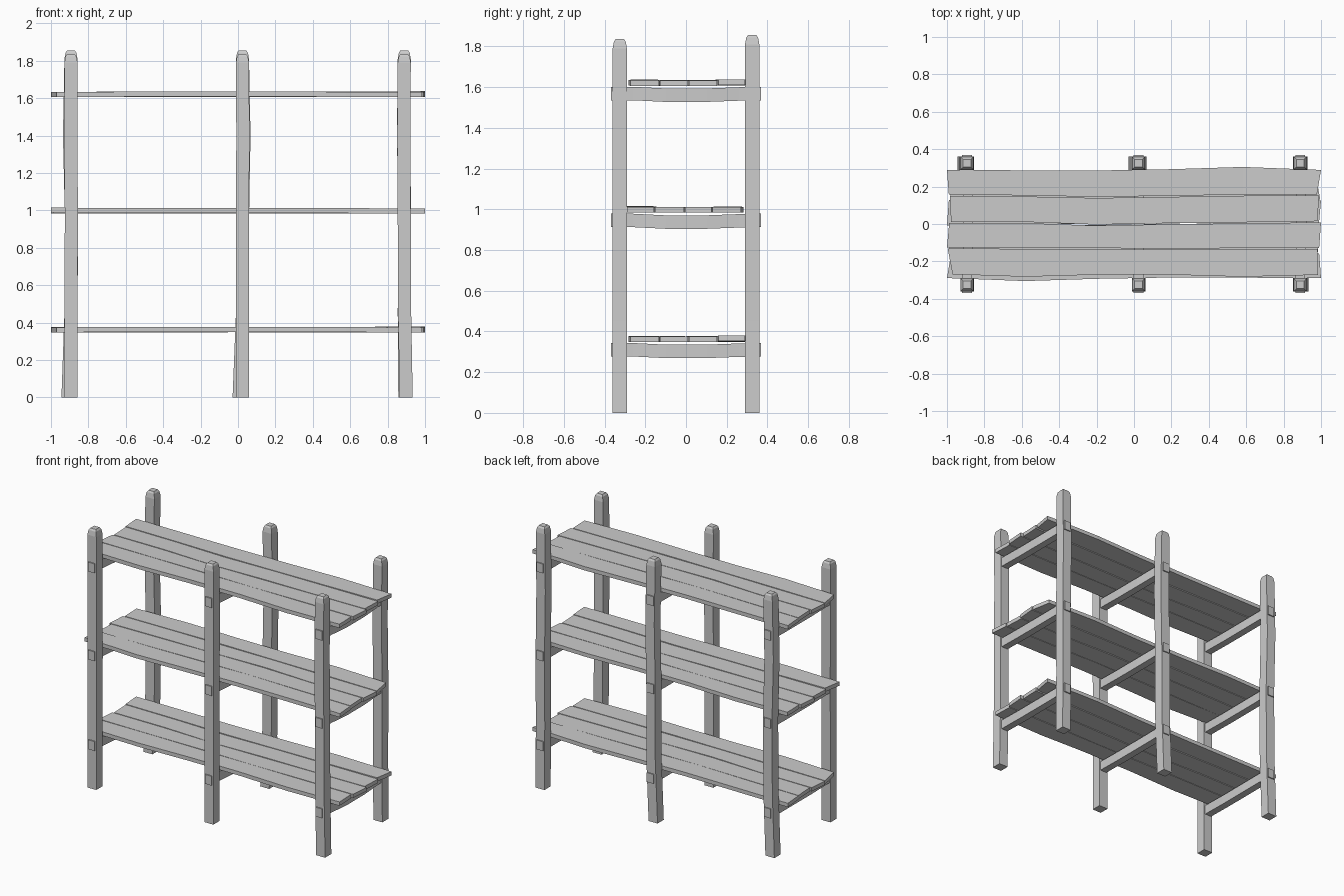
import bpy, bmesh
from mathutils import Vector, Matrix

if "Cube" in bpy.data.objects:
    bpy.data.objects.remove(bpy.data.objects["Cube"])


def loft(name, rings):
    """Skin a list of four-point rings into a closed, flat-shaded solid."""
    bm = bmesh.new()
    loops = [[bm.verts.new(p) for p in ring] for ring in rings]
    for a, b in zip(loops, loops[1:]):
        for i in range(4):
            j = (i + 1) % 4
            bm.faces.new((a[i], a[j], b[j], b[i]))
    bm.faces.new(loops[0])
    bm.faces.new(loops[-1])
    bmesh.ops.recalc_face_normals(bm, faces=bm.faces)
    mesh = bpy.data.meshes.new(name)
    bm.to_mesh(mesh)
    bm.free()
    obj = bpy.data.objects.new(name, mesh)
    bpy.context.collection.objects.link(obj)
    return obj


# Upright posts: slightly crooked, with chamfered tops
def post(name, x, y, top, bends):
    levels = (0, 0.45, 0.95, 1.4, top - 0.045, top - 0.012, top)
    insets = (0, 0, 0, 0, 0, 0.006, 0.014)
    rings = []
    for z, inset, dx in zip(levels, insets, bends + (bends[-1],) * 2):
        h = 0.035 - inset
        rings.append([(x + dx + sx * h, y + sy * h, z)
                      for sx, sy in ((-1, -1), (1, -1), (1, 1), (-1, 1))])
    return loft(name, rings)


xs = (-0.893, 0.024, 0.889)
front_bends = ((0, 0, 0.002, 0, 0), (0, 0, 0, 0.002, 0), (0.01, 0.002, 0, -0.003, 0))
back_bends = ((-0.016, 0, 0.003, -0.008, 0), (-0.018, 0, 0, 0.008, 0),
              (0.003, 0, 0.002, -0.004, 0))
for x, fb, bb in zip(xs, front_bends, back_bends):
    post("front_post", x, -0.325, 1.835, fb)
    post("back_post", x, 0.325, 1.855, bb)

# Cross beams: pass through the posts and sag in the middle
shelf_z = (0.347, 0.982, 1.605)
for z in shelf_z:
    for x in xs:
        rings = []
        for y, dx, dz in ((-0.368, 0, -0.004), (-0.26, 0, -0.004), (-0.1, 0.006, -0.012),
                          (0.1, 0.006, -0.012), (0.26, 0, -0.006), (0.368, 0, -0.004)):
            cx = x + dx
            rings.append([(cx - 0.026, y, z - 0.066 + dz), (cx + 0.026, y, z - 0.066 + dz),
                          (cx + 0.026, y, z + dz), (cx - 0.026, y, z + dz)])
        loft("cross_beam", rings)

# Shelf planks: edge lines shared by neighbours, given at six stations along x
stations = (-1, -0.58, -0.2, 0.2, 0.58, 1)
edges = (
    (-0.272, -0.285, -0.274, -0.274, -0.285, -0.275),
    (-0.128, -0.130, -0.132, -0.134, -0.132, -0.130),
    (0.008, 0.008, -0.006, 0.002, 0.006, 0.012),
    (0.154, 0.150, 0.142, 0.148, 0.154, 0.156),
    (0.292, 0.290, 0.289, 0.296, 0.308, 0.292),
)
# End trims per plank: left front, left back, right front, right back
trims = ((0.03, 0.004, 0.015, 0.02), (0.0, 0.012, 0.01, 0.0),
         (0.022, 0.015, 0.018, 0.012), (0.01, 0.0, 0.022, 0.0))
waves = ((0, 0.002, 0.002, 0.003, 0.001, 0), (0, 0, 0.002, 0, 0.001, 0),
         (0, 0.001, 0, 0.002, 0, 0), (0.001, 0.002, 0.003, 0.002, 0.002, 0.005))
for level, z in enumerate(shelf_z):
    turn = Matrix.Rotation(3.14159265, 4, 'Z') if level == 1 else Matrix()
    for p in range(4):
        rings = []
        for i, x in enumerate(stations):
            trim = trims[p]
            xf = x + trim[0] * (i == 0) - trim[2] * (i == 5)
            xb = x + trim[1] * (i == 0) - trim[3] * (i == 5)
            yf, yb = edges[p][i] + 0.003, edges[p + 1][i] - 0.003
            zb = z + waves[p][i] + 0.001
            rings.append([turn @ Vector(c) for c in (
                (xf, yf, zb), (xb, yb, zb), (xb, yb, zb + 0.027), (xf, yf, zb + 0.027))])
        loft("shelf_plank", rings)
